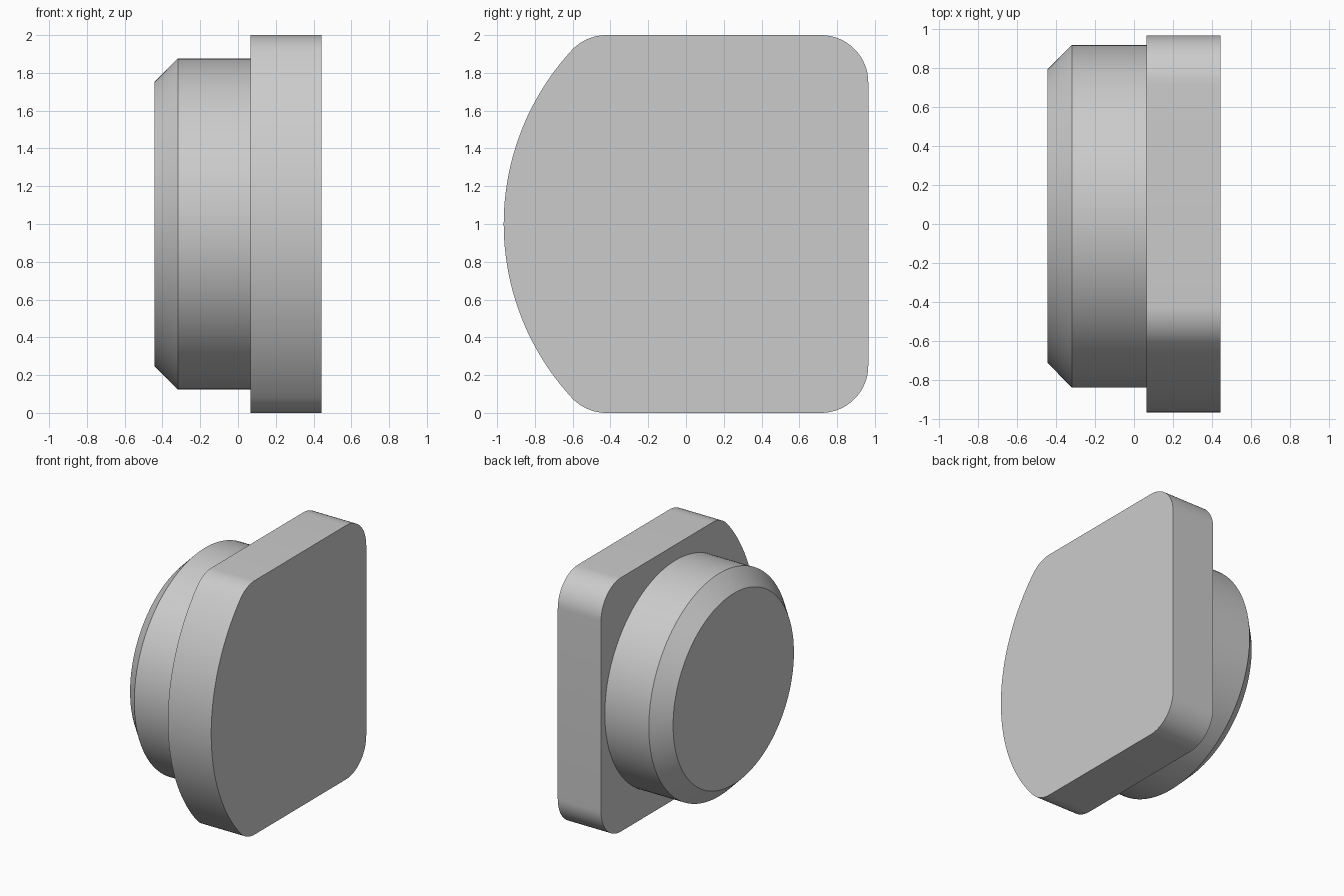
import bpy, bmesh
from math import pi, sin, cos, sqrt, atan2, radians
from mathutils import Vector

cube = bpy.data.objects.get("Cube")
if cube:
    bpy.data.objects.remove(cube, do_unlink=True)

grey = bpy.data.materials.new("plain_grey")
grey.use_nodes = True
colour = (0.6, 0.6, 0.6, 1)
grey.diffuse_color = colour
grey.node_tree.nodes["Principled BSDF"].inputs["Base Color"].default_value = colour


def finish(bm, name):
    """Turn a bmesh into a smooth object with sharp edges kept."""
    bmesh.ops.recalc_face_normals(bm, faces=bm.faces)
    mesh = bpy.data.meshes.new(name)
    bm.to_mesh(mesh)
    bm.free()
    mesh.materials.append(grey)
    obj = bpy.data.objects.new(name, mesh)
    bpy.context.collection.objects.link(obj)
    bpy.ops.object.select_all(action='DESELECT')
    obj.select_set(True)
    bpy.context.view_layer.objects.active = obj
    bpy.ops.object.shade_smooth_by_angle(angle=radians(30))


def arc(cy, cz, r, start, end, steps):
    angles = [start + (end - start) * i / steps for i in range(steps + 1)]
    return [(cy + r * cos(a), cz + r * sin(a)) for a in angles]


# Base plate: straight back, bowed front, four rounded corners
mid_z, half_y, corner, bow = 1.0, 0.965, 0.25, 1.355
bow_y = bow - half_y
rise = mid_z - corner
front_y = bow_y - sqrt((bow - corner) ** 2 - rise ** 2)
tangent = atan2(rise, front_y - bow_y)
back_y = half_y - corner
upper = (arc(back_y, mid_z + rise, corner, 0, pi / 2, 16)
         + arc(front_y, mid_z + rise, corner, pi / 2, tangent, 12)
         + arc(bow_y, mid_z, bow, tangent, pi, 24)[1:])
lower = [(y, 2 * mid_z - z) for y, z in reversed(upper[:-1])]

plate_x, plate_end = 0.065, 0.442
bm = bmesh.new()
face = bm.faces.new([bm.verts.new((plate_x, y, z)) for y, z in upper + lower])
side = bmesh.ops.extrude_face_region(bm, geom=[face])
bmesh.ops.translate(bm, vec=(plate_end - plate_x, 0, 0),
                    verts=[v for v in side["geom"] if isinstance(v, bmesh.types.BMVert)])
finish(bm, "base_plate")

# Round boss: cylinder with a chamfered outer end, seated in the plate
boss_y, segments = 0.04, 128
bm = bmesh.new()
rings = []
for x, r in ((plate_x + 0.01, 0.877), (-0.318, 0.877), (-0.442, 0.752)):
    rings.append([bm.verts.new(Vector((x, y, z)))
                  for y, z in arc(boss_y, mid_z, r, 0, 2 * pi, segments)[:-1]])
for a, b in zip(rings, rings[1:]):
    for i in range(segments):
        j = (i + 1) % segments
        bm.faces.new((a[i], a[j], b[j], b[i]))
bm.faces.new(rings[0])
bm.faces.new(rings[-1])
finish(bm, "round_boss")
